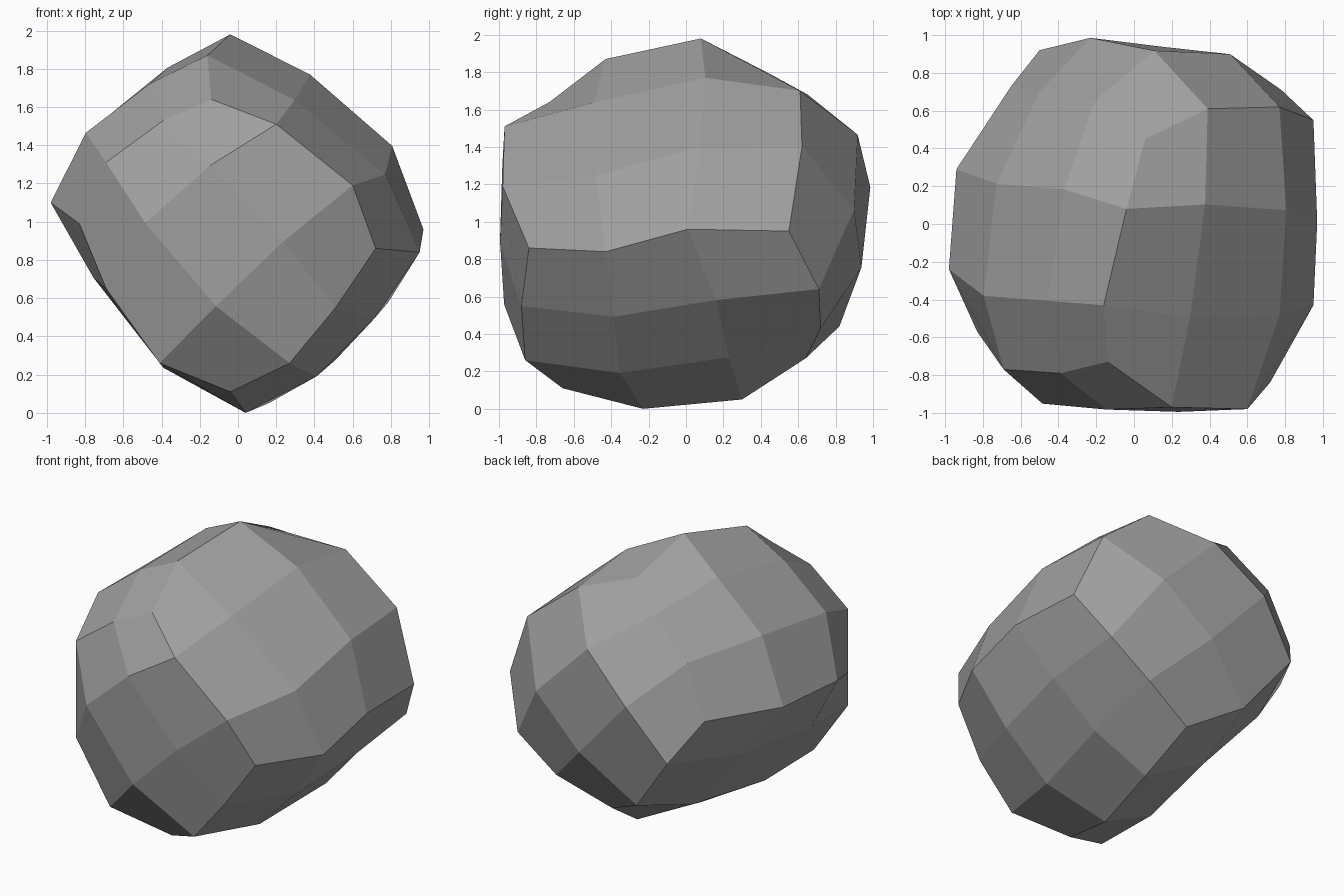
import bpy
import bmesh
from mathutils import Vector

cube = bpy.data.objects.get("Cube")
if cube:
    bpy.data.objects.remove(cube, do_unlink=True)

# Corners of the rough block: four at the front, four at the back
corners = {
    "front_top": (-.14, -.73, 1.64), "front_left": (.72, -.84, .86),
    "front_base": (-.04, -.66, .11), "front_right": (-.83, -.57, .99),
    "back_top": (.06, .45, 1.79), "back_left": (.95, .55, .95),
    "back_base": (.11, .64, .27), "back_right": (-.65, .73, 1.10),
}
corners = {name: Vector(p) for name, p in corners.items()}

# Each rim runs between two corners through two worn points
rims = {}


def rim(start, end, first, second):
    points = [corners[start], Vector(first), Vector(second), corners[end]]
    rims[start, end] = points
    rims[end, start] = points[::-1]


# Front rims
rim("front_top", "front_left", (.20, -.97, 1.51), (.60, -.98, 1.19))
rim("front_left", "front_base", (.51, -.88, .55), (.27, -.86, .26))
rim("front_top", "front_right", (-.39, -.79, 1.53), (-.69, -.77, 1.31))
rim("front_right", "front_base", (-.69, -.77, .65), (-.41, -.80, .26))
# Rims running from front to back
rim("front_top", "back_top", (-.16, -.43, 1.87), (-.04, .08, 1.98))
rim("front_left", "back_left", (.95, -.43, .84), (.97, .01, .96))
rim("front_base", "back_base", (.04, -.23, 0), (.16, .30, .05))
rim("front_right", "back_right", (-.98, -.24, 1.10), (-.94, .29, 1.11))
# Back rims
rim("back_top", "back_left", (.39, .61, 1.70), (.77, .62, 1.40))
rim("back_left", "back_base", (.78, .71, .64), (.48, .72, .43))
rim("back_top", "back_right", (-.21, .65, 1.68), (-.50, .70, 1.45))
rim("back_right", "back_base", (-.50, .92, .84), (-.20, .82, .44))


def add_side(bm, a, b, c, d, bulge=(0, 0, 0)):
    """Fill the four rims around a, b, c, d with a blended patch of quads."""
    near, far = rims[a, b], rims[d, c]
    start, end = rims[a, d], rims[b, c]
    grid = []
    for j in range(4):
        v = j / 3
        row = []
        for i in range(4):
            u = i / 3
            p = near[i].lerp(far[i], v) + start[j].lerp(end[j], u)
            p -= near[0].lerp(near[3], u).lerp(far[0].lerp(far[3], u), v)
            if 0 < i < 3 and 0 < j < 3:
                p += Vector(bulge)
            row.append(bm.verts.new(p))
        grid.append(row)
    for j in range(3):
        for i in range(3):
            bm.faces.new((grid[j][i], grid[j][i + 1],
                          grid[j + 1][i + 1], grid[j + 1][i]))


# Six sides of the stone, welded along the rims
bm = bmesh.new()
add_side(bm, "front_top", "front_left", "front_base", "front_right", (-.05, .03, .02))
add_side(bm, "front_top", "front_left", "back_left", "back_top", (.04, .03, -.04))
add_side(bm, "front_top", "front_right", "back_right", "back_top")
add_side(bm, "front_left", "front_base", "back_base", "back_left")
add_side(bm, "front_right", "front_base", "back_base", "back_right")
add_side(bm, "back_top", "back_left", "back_base", "back_right", (0, .09, 0))
bmesh.ops.remove_doubles(bm, verts=bm.verts, dist=.001)
bmesh.ops.recalc_face_normals(bm, faces=bm.faces)

mesh = bpy.data.meshes.new("rock")
bm.to_mesh(mesh)
bm.free()
rock = bpy.data.objects.new("rock", mesh)
bpy.context.collection.objects.link(rock)

# Plain grey stone
stone = bpy.data.materials.new("grey_stone")
stone.use_nodes = True
grey = (.35, .35, .35, 1)
stone.diffuse_color = grey
stone.node_tree.nodes["Principled BSDF"].inputs["Base Color"].default_value = grey
mesh.materials.append(stone)
